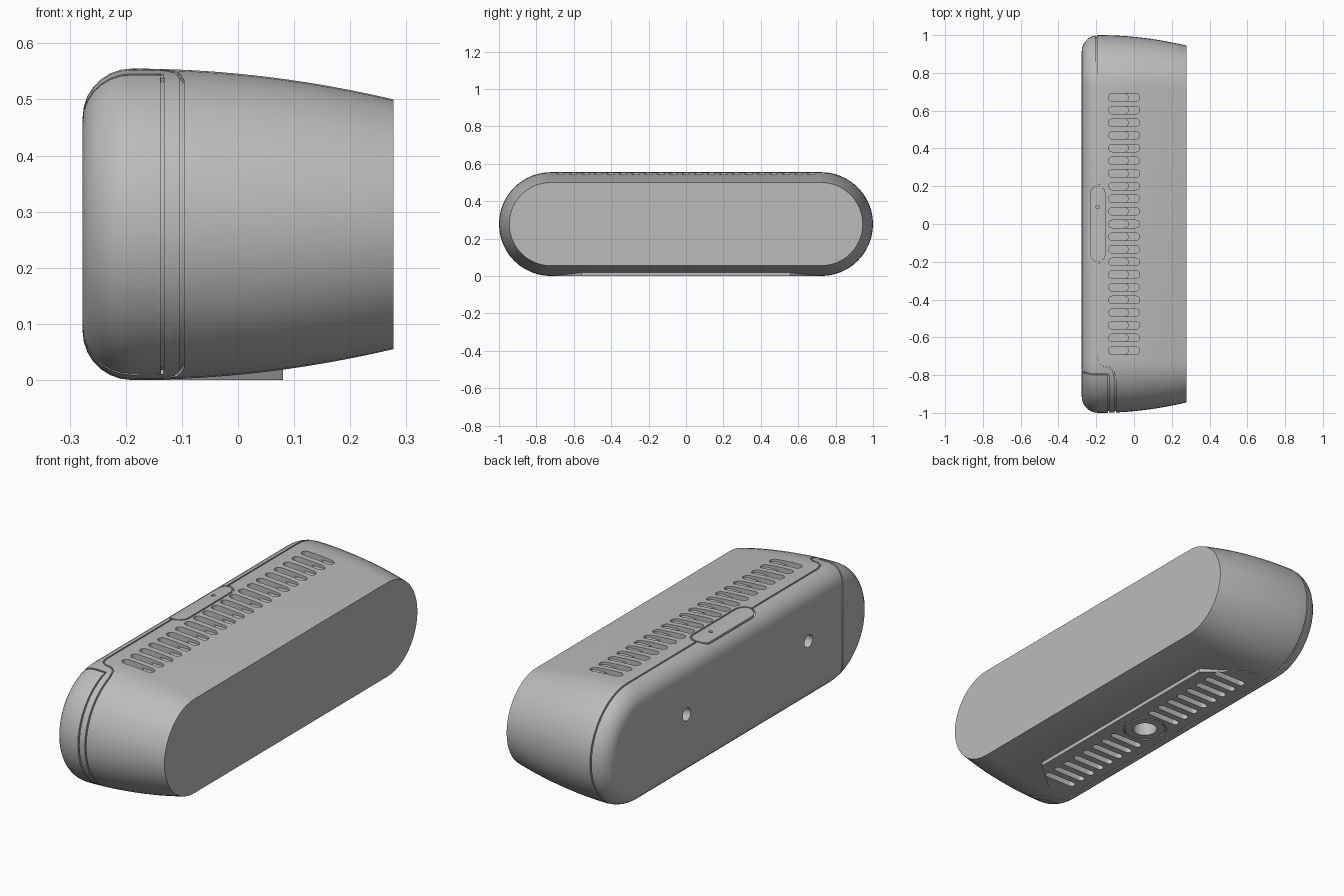
import bpy, bmesh, math
from mathutils import Vector

if "Cube" in bpy.data.objects:
    bpy.data.objects.remove(bpy.data.objects["Cube"])

R, L = 0.2775, 0.7225           # end radius, half straight length
BACK, EDGE, FRONT = -0.277, -0.19, 0.277
FILLET = EDGE - BACK
END = L + math.pi * R / 2       # unrolled distance to the middle of an end

grey = bpy.data.materials.new("casing_grey")
grey.use_nodes = True
grey.diffuse_color = (0.5, 0.5, 0.5, 1)
grey.node_tree.nodes["Principled BSDF"].inputs["Base Color"].default_value = (0.5, 0.5, 0.5, 1)


def inset(x):
    """How far the skin lies inside the largest section at x."""
    if x < EDGE:
        return FILLET - math.sqrt(max(0, FILLET ** 2 - (EDGE - x) ** 2))
    return 0.055 * ((x - EDGE) / (FRONT - EDGE)) ** 2


def skin(x, t, up=1):
    """Skin point and outward normal at unrolled position t."""
    a = max(0, abs(t) - L) / R
    s = math.copysign(1, t)
    n = Vector((0, s * math.sin(a), up * math.cos(a)))
    mid = Vector((x, max(-L, min(L, t)), R))
    return mid + n * (R - inset(x)), n


def span(a, b, n):
    return [a + (b - a) * i / n for i in range(n + 1)]


def finish(bm, name):
    bmesh.ops.recalc_face_normals(bm, faces=bm.faces)
    mesh = bpy.data.meshes.new(name)
    bm.to_mesh(mesh)
    bm.free()
    mesh.materials.append(grey)
    obj = bpy.data.objects.new(name, mesh)
    bpy.context.collection.objects.link(obj)
    return obj


def loft(bm, rings, closed=False):
    loops = [[bm.verts.new(p) for p in ring] for ring in rings]
    pairs = list(zip(loops, loops[1:]))
    if closed:
        pairs.append((loops[-1], loops[0]))
    else:
        bm.faces.new(loops[0])
        bm.faces.new(loops[-1])
    for a, b in pairs:
        for i in range(len(a)):
            j = (i + 1) % len(a)
            bm.faces.new((a[i], a[j], b[j], b[i]))


def pill(cx, cy, lx, ly, n=8):
    """Rounded slot outline in plan."""
    r = min(lx, ly) / 2
    pts = []
    for k in range(2):
        for a in span(-math.pi / 2, math.pi / 2, n):
            a += k * math.pi
            sx, sy = (1 - 2 * k) * (lx / 2 - r), (1 - 2 * k) * (ly / 2 - r)
            if ly > lx:
                a += math.pi / 2
            pts.append((cx + sx + r * math.cos(a), cy + sy + r * math.sin(a)))
    return pts


def disc(cx, cy, r, n=24):
    return [(cx + r * math.cos(math.tau * i / n), cy + r * math.sin(math.tau * i / n)) for i in range(n)]


def prism(bm, pts, z0, z1):
    loft(bm, [[(x, y, z) for x, y in pts] for z in (z0, z1)])


def groove(name, path, closed=False, w=0.0035, depth=0.008):
    """Thin ribbon cutter following points with normals."""
    rings, n = [], len(path)
    for i, (p, nor) in enumerate(path):
        prv = path[i - 1 if closed else max(i - 1, 0)][0]
        nxt = path[(i + 1) % n if closed else min(i + 1, n - 1)][0]
        side = (nxt - prv).cross(nor).normalized() * w
        out, deep = p + nor * 0.01, p - nor * depth
        rings.append([out - side, out + side, deep + side, deep - side])
    bm = bmesh.new()
    loft(bm, rings, closed)
    return finish(bm, name)


def boolean(target, tool, mode="DIFFERENCE"):
    mod = target.modifiers.new("cut", "BOOLEAN")
    mod.operation, mod.object, mod.solver = mode, tool, "EXACT"
    bpy.context.view_layer.objects.active = target
    bpy.ops.object.modifier_apply(modifier=mod.name)
    bpy.data.objects.remove(tool)


# Casing: rounded section lofted from back to front
xs = [EDGE - FILLET * math.cos(a) for a in span(0, math.pi / 2, 7)] + span(EDGE, FRONT, 12)[1:]
arc = span(L, END, 12)
half = [-t for t in reversed(arc)] + arc
bm = bmesh.new()
loft(bm, [[skin(x, t)[0] for t in half] + [skin(x, t, -1)[0] for t in reversed(half[1:-1])] for x in xs])
casing = finish(bm, "speaker_casing")

# Foot: flat pad with chamfered ends under the casing
bm = bmesh.new()
side = [(-0.17, 0.72), (-0.08, 0.70), (0.06, 0.58), (0.08, 0.56)]
prism(bm, side + [(x, -y) for x, y in reversed(side)], 0, 0.04)
boolean(casing, finish(bm, "foot"), "UNION")

# Top vents: shallow slots with a deeper inner pocket
for length, floor in ((0.165, 0.533), (0.105, 0.515)):
    bm = bmesh.new()
    for i in range(-10, 11):
        prism(bm, pill(-0.135 + length / 2, i * 0.067, length, 0.04), floor, 0.6)
    boolean(casing, finish(bm, "top_vents"))

# Bottom vents and the mounting socket
bm = bmesh.new()
for i in range(2, 10):
    for s in (-1, 1):
        prism(bm, pill(-0.065, s * i * 0.067, 0.17, 0.034), -0.05, 0.035)
prism(bm, disc(-0.065, 0, 0.055), -0.05, 0.08)
boolean(casing, finish(bm, "bottom_openings"))

# Back sockets
bm = bmesh.new()
for y in (0.39, -0.52):
    ring = disc(y, 0.3, 0.03)
    loft(bm, [[(x, a, b) for a, b in ring] for x in (BACK - 0.05, BACK + 0.05)])
boolean(casing, finish(bm, "back_sockets"))

# Main seam: runs along the back edge, steps forward near one end
jog = [(-0.2, -0.70), (-0.19, -0.735), (-0.165, -0.75), (-0.135, -0.755), (-0.11, -0.775), (-0.1, -0.82)]
plus_end = [(-0.2, t) for t in arc]
minus_end = jog + [(-0.1, -t) for t in span(0.85, END, 10)]
seam = [skin(-0.2, 0.205)] + [skin(x, t) for x, t in plus_end]
seam += [skin(x, t, -1) for x, t in list(reversed(plus_end))[1:] + minus_end]
seam += [skin(x, t) for x, t in list(reversed(minus_end))[1:]] + [skin(-0.2, -0.205)]
boolean(casing, groove("main_seam", seam))

# End cap seam: around the end and across the back
START = L + 0.27 * R
over = []
for a in span(0, math.pi / 2, 7):
    for_up = []
    x = EDGE - FILLET * math.sin(a)
    p, n = skin(x, -START)
    over.append((p, n * math.cos(a) + Vector((-math.sin(a), 0, 0))))


def flip(item):
    p, n = item
    return Vector((p.x, p.y, 2 * R - p.z)), Vector((n.x, n.y, -n.z))


upper = [skin(-0.135, -t) for t in reversed(span(START, END, 10))] + over
lower = [flip(i) for i in reversed(upper)]
boolean(casing, groove("cap_seam", upper + lower[:-1], closed=True))

# Button outline and indicator hole on top
outline = [(Vector((x, y, 2 * R - inset(x))), Vector((0, 0, 1))) for x, y in pill(-0.192, 0, 0.09, 0.41)]
boolean(casing, groove("button_outline", outline, closed=True))
bm = bmesh.new()
prism(bm, disc(-0.192, 0.09, 0.009, 12), 0.54, 0.6)
boolean(casing, finish(bm, "indicator_hole"))

# Ring around the mounting socket
ring = [(Vector((x, y, 0)), Vector((0, 0, -1))) for x, y in disc(-0.065, 0, 0.095, 32)]
boolean(casing, groove("socket_ring", ring, closed=True))

# Smooth skin with crisp edges
bpy.ops.object.select_all(action="DESELECT")
casing.select_set(True)
bpy.context.view_layer.objects.active = casing
bpy.ops.object.shade_smooth_by_angle(angle=math.radians(30))
